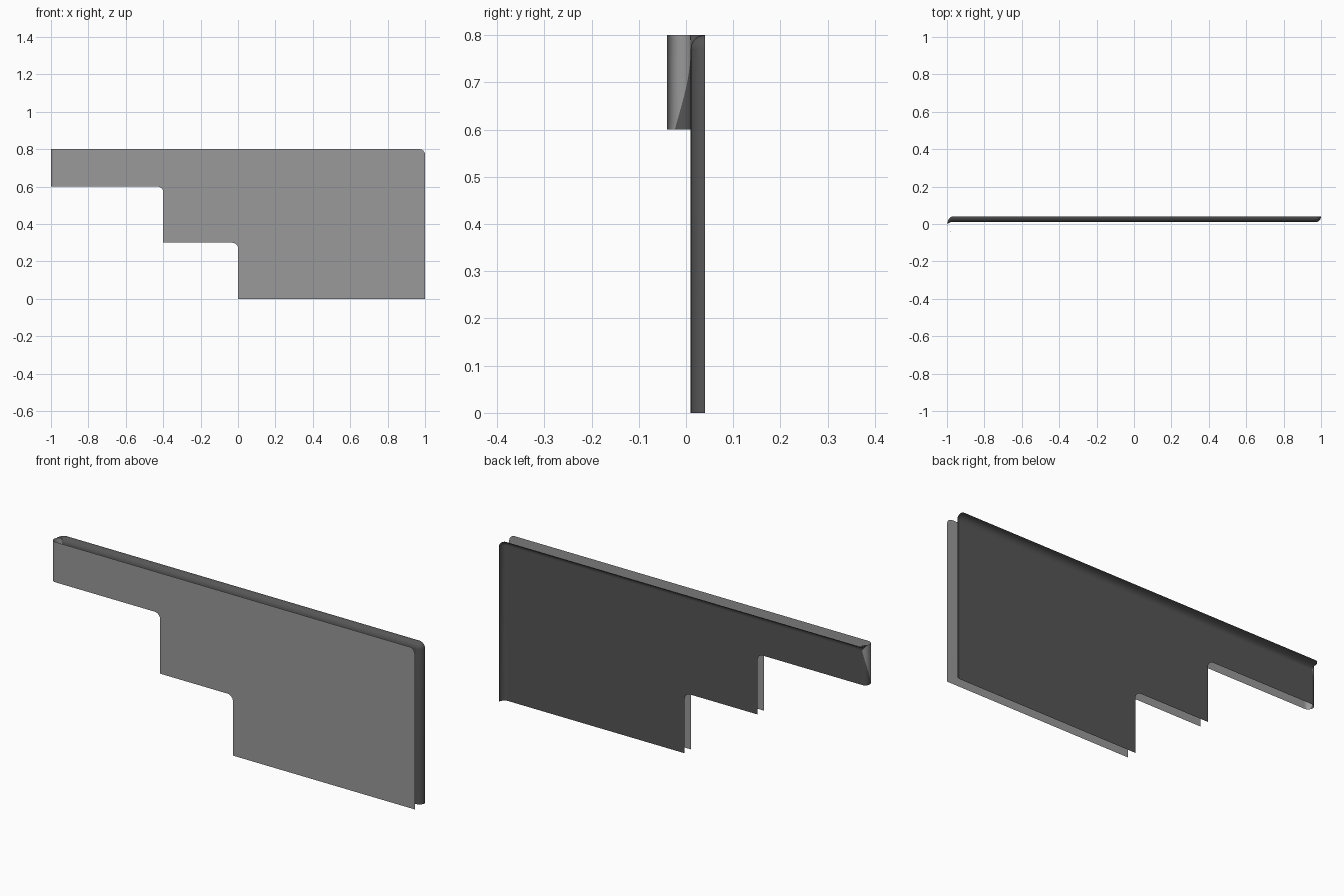
import bpy, bmesh, math
from math import sin, cos, pi, radians

if "Cube" in bpy.data.objects:
    bpy.data.objects.remove(bpy.data.objects["Cube"])

R = 0.03            # corner and curl radius
FR = 0.025          # fold radius
FX, FY = -1 + FR, -0.015
Y_FRONT, Y_BACK = FY - FR, FY + FR


def material(name, v):
    m = bpy.data.materials.new(name)
    m.diffuse_color = (v, v, v, 1)
    m.use_nodes = True
    m.node_tree.nodes["Principled BSDF"].inputs["Base Color"].default_value = m.diffuse_color
    return m


LIGHT = material("light grey", 0.32)
DARK = material("dark grey", 0.09)


def finish(name, bm, mat, angle=35):
    bmesh.ops.remove_doubles(bm, verts=bm.verts, dist=1e-5)
    me = bpy.data.meshes.new(name)
    bm.to_mesh(me)
    bm.free()
    ob = bpy.data.objects.new(name, me)
    bpy.context.collection.objects.link(ob)
    me.materials.append(mat)
    bpy.context.view_layer.objects.active = ob
    ob.select_set(True)
    bpy.ops.object.shade_smooth_by_angle(angle=radians(angle))
    ob.select_set(False)


def arc(cx, cz, a0, a1, n=6):
    return [(cx + R * cos(radians(a0 + (a1 - a0) * i / n)),
             cz + R * sin(radians(a0 + (a1 - a0) * i / n))) for i in range(n + 1)]


def panel(name, y, upper, mat, flip):
    # stepped lower edge with filleted notches, then the given upper edge
    pts = [(FX, 0.6)] + arc(-0.4 - R, 0.6 - R, 90, 0) + [(-0.4, 0.3)]
    pts += arc(-R, 0.3 - R, 90, 0) + [(0, 0)] + upper
    bm = bmesh.new()
    f = bm.faces.new([bm.verts.new((x, y, z)) for x, z in pts])
    if flip:
        f.normal_flip()
    finish(name, bm, mat)


def sheet(name, rows, mat, flip=False):
    # quad strip surface through rows of points
    bm = bmesh.new()
    vs = [[bm.verts.new(p) for p in row] for row in rows]
    for a, b in zip(vs, vs[1:]):
        for i in range(len(a) - 1):
            f = bm.faces.new((a[i], a[i + 1], b[i + 1], b[i]))
            if flip:
                f.normal_flip()
    bmesh.ops.dissolve_degenerate(bm, dist=1e-6, edges=bm.edges)
    finish(name, bm, mat, 60)


# Flat panels
panel("front_panel", Y_FRONT, [(1, 0)] + arc(1 - R, 0.8 - R, 0, 90) + [(FX, 0.8)], LIGHT, False)
panel("back_panel", Y_BACK, [(1 - R, 0), (1 - R, 0.8 - R), (FX, 0.8 - R)], DARK, True)


# Fold joining the panels; the two colours meet on a slant
def fold_point(phi, z):
    return (FX - FR * sin(phi), FY + FR * cos(phi), z)


def split(z):
    return max(0.0, radians(110) * (0.77 - z) / 0.17)


levels = [0.6 + 0.17 * i / 10 for i in range(11)] + [0.8]
sheet("fold_light", [[fold_point(split(z) + (pi - split(z)) * k / 16, z) for k in range(17)]
                     for z in levels], LIGHT)
sheet("fold_dark", [[fold_point(split(z) * k / 10, z) for k in range(11)]
                    for z in levels[:-1]], DARK)

# Backward curl along the top and right edges, rounded at the corner
stations = []       # base point, direction across the edge, backward direction, size
for i in range(6, 0, -1):                       # tapers out around the fold
    phi, s = radians(55) * i / 6, 1 - i / 6
    stations.append((fold_point(phi, 0.8 - R * s), (0, 1), (-sin(phi), cos(phi)), s))
stations.append(((FX, Y_BACK, 0.8 - R), (0, 1), (0, 1), 1))
for i in range(7):
    a = pi / 2 * (1 - i / 6)
    stations.append(((1 - R, Y_BACK, 0.8 - R), (cos(a), sin(a)), (0, 1), 1))
stations.append(((1 - R, Y_BACK, 0), (1, 0), (0, 1), 1))

rows = []
for (x, y, z), (nx, nz), (bx, by), s in stations:
    row = []
    for k in range(9):
        t = pi / 2 * k / 8
        o, b = R * s * sin(t), R * s * (1 - cos(t))
        row.append((max(-1, x + nx * o + bx * b), y + by * b, z + nz * o))
    rows.append(row)
sheet("edge_curl", rows, DARK)
